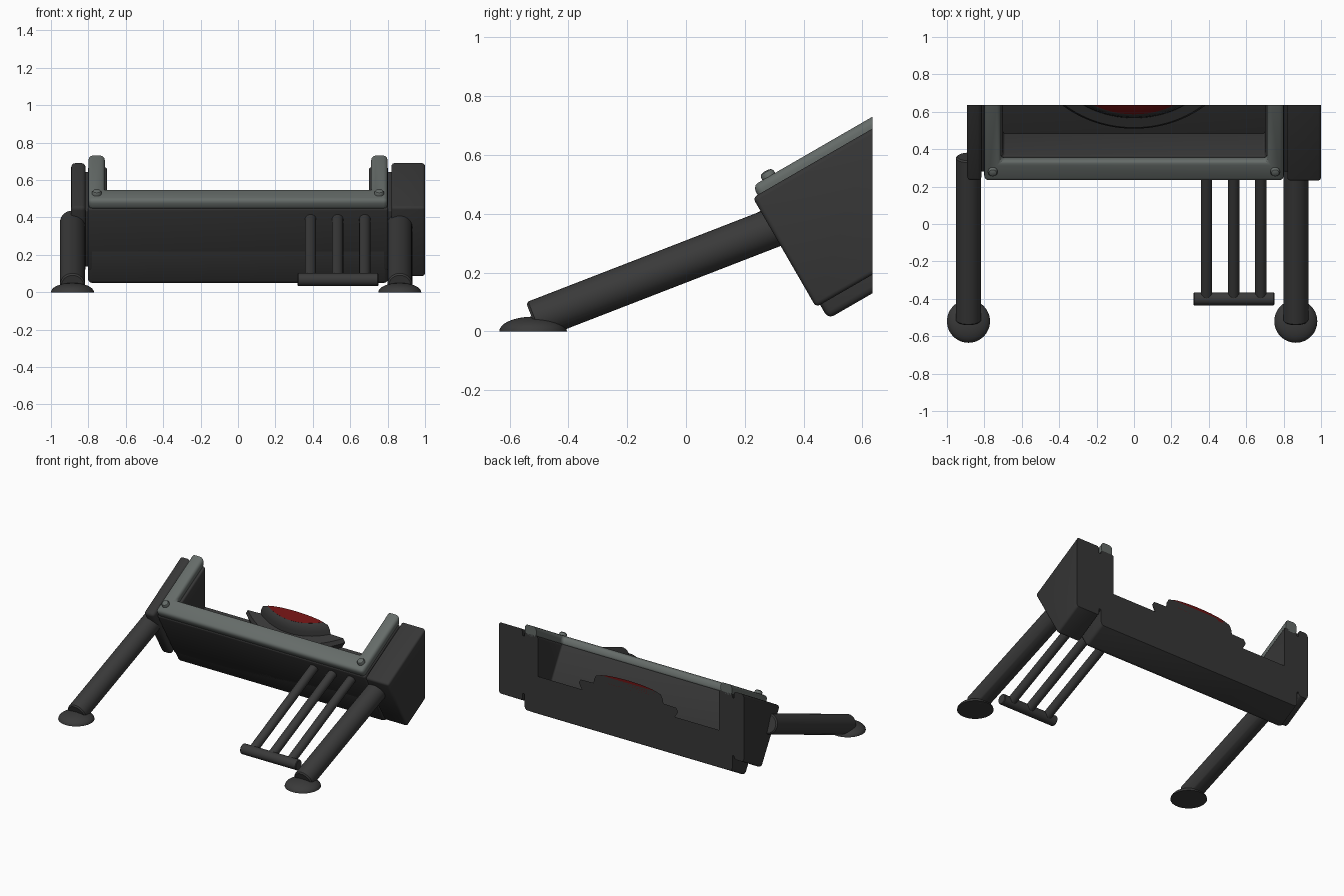
import bpy, bmesh, math
from mathutils import Matrix, Vector

if "Cube" in bpy.data.objects:
    bpy.data.objects.remove(bpy.data.objects["Cube"])

TILT = Matrix.Rotation(math.radians(30), 4, 'X')   # housing leans back 30 degrees
CUT_Y = 0.635                                      # flat vertical back


def material(name, rgb):
    m = bpy.data.materials.new(name)
    m.diffuse_color = (*rgb, 1)
    m.use_nodes = True
    m.node_tree.nodes["Principled BSDF"].inputs["Base Color"].default_value = m.diffuse_color
    return m


DARK = material("dark grey", (0.037, 0.037, 0.037))
LEG = material("leg grey", (0.042, 0.042, 0.042))
FRAME = material("frame grey", (0.13, 0.148, 0.14))
RED = material("deep red", (0.15, 0.006, 0.006))


def slice_off(bm, co, no):
    """Cut away everything beyond a plane and close the cut."""
    geom = bm.verts[:] + bm.edges[:] + bm.faces[:]
    r = bmesh.ops.bisect_plane(bm, geom=geom, plane_co=co, plane_no=no, clear_outer=True)
    edges = [e for e in r["geom_cut"] if isinstance(e, bmesh.types.BMEdge)]
    if edges:
        bmesh.ops.holes_fill(bm, edges=edges, sides=0)


def finish(name, bm, mat, matrix=Matrix.Identity(4)):
    bmesh.ops.transform(bm, matrix=matrix, verts=bm.verts)
    slice_off(bm, (0, CUT_Y, 0), (0, 1, 0))
    slice_off(bm, (0, 0, 0), (0, 0, -1))
    bmesh.ops.recalc_face_normals(bm, faces=bm.faces)
    me = bpy.data.meshes.new(name)
    bm.to_mesh(me)
    bm.free()
    me.materials.append(mat)
    ob = bpy.data.objects.new(name, me)
    bpy.context.collection.objects.link(ob)
    bpy.context.view_layer.objects.active = ob
    ob.select_set(True)
    bpy.ops.object.shade_smooth_by_angle(angle=math.radians(35))
    ob.select_set(False)
    return ob


def prism(name, pts, n0, n1, mat, bevel):
    """Outline in the tilted plane, raised from n0 to n1, with rounded edges."""
    bm = bmesh.new()
    face = bm.faces.new([bm.verts.new((x, u, n0)) for x, u in pts])
    up = bmesh.ops.extrude_face_region(bm, geom=[face])["geom"]
    bmesh.ops.translate(bm, vec=(0, 0, n1 - n0),
                        verts=[v for v in up if isinstance(v, bmesh.types.BMVert)])
    bmesh.ops.recalc_face_normals(bm, faces=bm.faces)
    bmesh.ops.bevel(bm, geom=bm.edges[:], offset=bevel, segments=3, profile=0.5,
                    affect='EDGES', clamp_overlap=True)
    return finish(name, bm, mat, TILT)


def rect(x0, x1, u0, u1=1.6):
    return [(x0, u0), (x1, u0), (x1, u1), (x0, u1)]


def u_shape(xo, xi, u0, u1, end=1.6):
    return [(-xo, u0), (xo, u0), (xo, end), (xi, end), (xi, u1),
            (-xi, u1), (-xi, end), (-xo, end)]


def lathe(name, profile, matrix, mat, steps=96):
    """Spin (radius, height) points into a closed solid."""
    bm = bmesh.new()
    rings = [[bm.verts.new((r * math.cos(2 * math.pi * i / steps),
                            r * math.sin(2 * math.pi * i / steps), h))
              for i in range(steps)] for r, h in profile]
    for a, b in zip(rings, rings[1:]):
        for i in range(steps):
            j = (i + 1) % steps
            bm.faces.new((a[i], a[j], b[j], b[i]))
    bm.faces.new(rings[0][::-1])
    bm.faces.new(rings[-1])
    return finish(name, bm, mat, matrix)


def rod(name, a, b, r, mat, steps=32):
    a, b = Vector(a), Vector(b)
    d = b - a
    m = Matrix.Translation(a) @ d.to_track_quat('Z', 'Y').to_matrix().to_4x4()
    e = r * 0.12
    return lathe(name, [(r - e, 0), (r, e), (r, d.length - e), (r - e, d.length)],
                 m, mat, steps)


# Tilted housing: floor slab, surrounding wall and light trim frame
prism("housing_floor", rect(-0.803, 0.803, 0.44), -0.205, 0.02, DARK, 0.022)
prism("housing_wall", u_shape(0.803, 0.70, 0.44, 0.57), -0.12, 0.262, DARK, 0.012)
prism("trim_frame", u_shape(0.80, 0.712, 0.443, 0.565), 0.25, 0.315, FRAME, 0.022)

# Side pods and the narrow spacers joining them to the housing
prism("right_pod", rect(0.82, 1.0, 0.424), -0.15, 0.28, DARK, 0.015)
prism("left_plate", rect(-0.892, -0.815, 0.424), -0.13, 0.28, DARK, 0.02)
for side, s in (("left", -1), ("right", 1)):
    prism(side + "_spacer", rect(*sorted((s * 0.78, s * 0.84)), 0.46), -0.11, 0.24, DARK, 0.008)

# Corner bolts
for side, s in (("left", -1), ("right", 1)):
    lathe(side + "_bolt", [(0.025, -0.01), (0.025, 0.01), (0.02, 0.018), (0.008, 0.022)],
          TILT @ Matrix.Translation((s * 0.755, 0.507, 0.315)), FRAME, 24)

# Round dial: dark ring with a red domed centre
dial = TILT @ Matrix.Translation((0, 1.2, 0))
lathe("dial_ring", [(0.58, -0.02), (0.58, 0.055), (0.56, 0.078), (0.50, 0.08),
                    (0.485, 0.105), (0.465, 0.13), (0.44, 0.14)], dial, DARK)
lathe("dial_dome", [(0.442, 0.10), (0.442, 0.14), (0.42, 0.147), (0.39, 0.154),
                    (0.30, 0.17), (0.15, 0.185), (0.02, 0.19)], dial, RED)

# Front legs with domed feet
for side, x in (("left", -0.885), ("right", 0.865)):
    rod(side + "_leg", (x, -0.52, 0.036), (x, 0.36, 0.377), 0.067, LEG)
    foot = [(0.115 * math.cos(t), 0.05 * math.sin(t))
            for t in (math.radians(a) for a in range(0, 90, 11))]
    lathe(side + "_foot", foot, Matrix.Translation((x, -0.52, 0)), LEG, 48)

# Sloping rack: three bars ending in a cross bar
for i, x in enumerate((0.388, 0.533, 0.678)):
    rod("rack_bar_%d" % (i + 1), (x, -0.39, 0.073), (x, 0.33, 0.412), 0.03, LEG, 24)
rod("rack_cross_bar", (0.318, -0.40, 0.068), (0.75, -0.40, 0.068), 0.035, LEG, 24)
